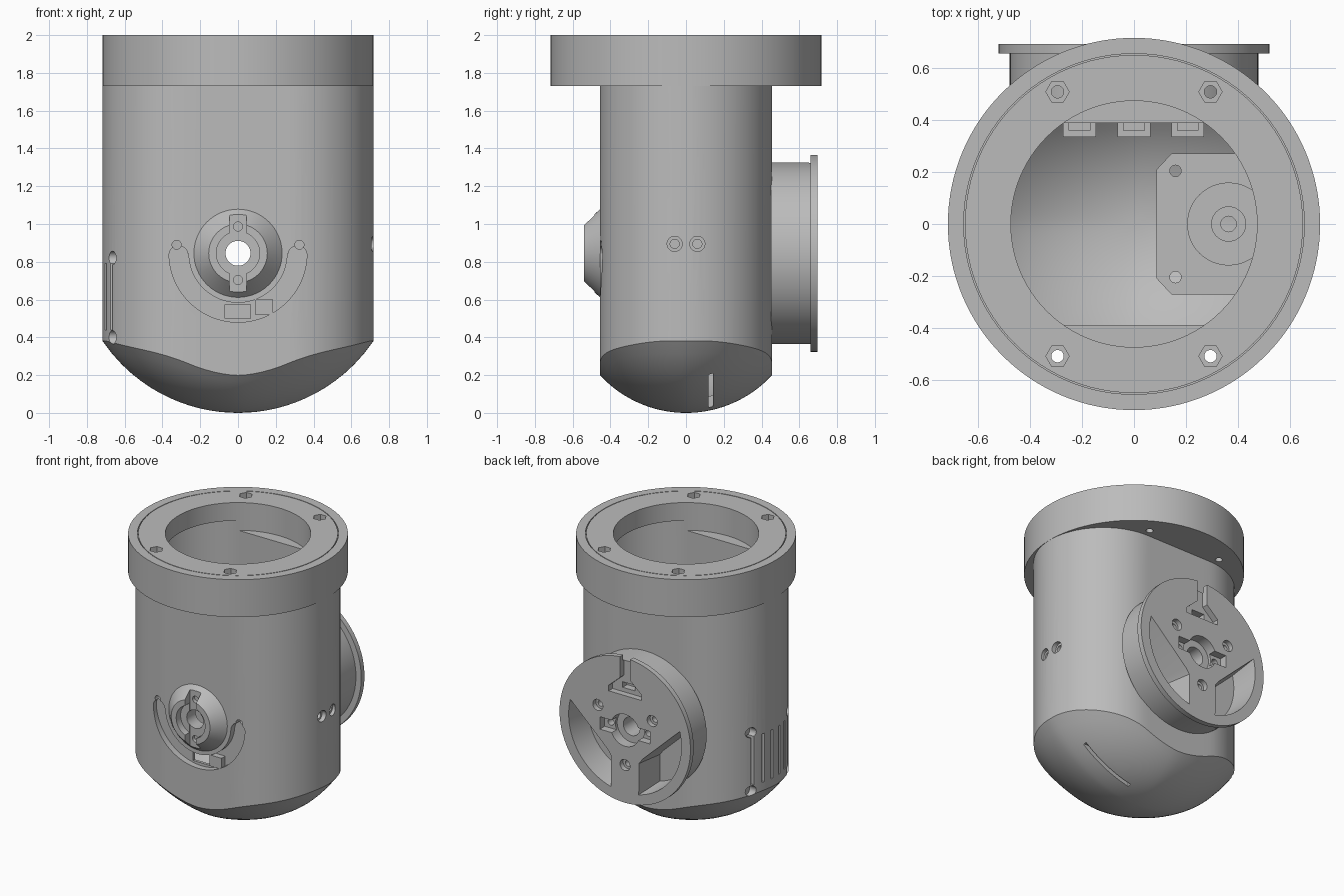
import bpy
import bmesh
from math import sin, cos, pi, sqrt, radians

if "Cube" in bpy.data.objects:
    bpy.data.objects.remove(bpy.data.objects["Cube"])

grey = bpy.data.materials.new("plain_grey")
grey.use_nodes = True
SHADE = (0.5, 0.5, 0.5, 1)
grey.diffuse_color = SHADE
grey.node_tree.nodes["Principled BSDF"].inputs["Base Color"].default_value = SHADE

AXIS_Z = 0.845            # height of the front-to-back pivot axis
HALF, WALL_R = 0.262, 0.455


def to_object(name, bm):
    bmesh.ops.recalc_face_normals(bm, faces=bm.faces[:])
    mesh = bpy.data.meshes.new(name)
    bm.to_mesh(mesh)
    bm.free()
    mesh.materials.append(grey)
    ob = bpy.data.objects.new(name, mesh)
    bpy.context.collection.objects.link(ob)
    return ob


def prism(name, pts, axis, a, b, taper=1.0):
    """Extrude a 2D outline along an axis; the end at b is scaled by taper."""
    place = {"X": lambda u, v, w: (w, u, v),
             "Y": lambda u, v, w: (u, w, v),
             "Z": lambda u, v, w: (u, v, w)}[axis]
    cu = sum(p[0] for p in pts) / len(pts)
    cv = sum(p[1] for p in pts) / len(pts)
    bm = bmesh.new()
    low = [bm.verts.new(place(u, v, a)) for u, v in pts]
    top = [bm.verts.new(place(cu + (u - cu) * taper, cv + (v - cv) * taper, b)) for u, v in pts]
    bm.faces.new(low)
    bm.faces.new(top)
    for i in range(len(pts)):
        j = (i + 1) % len(pts)
        bm.faces.new((low[i], low[j], top[j], top[i]))
    return to_object(name, bm)


def arc(u, v, r, start, end, n):
    return [(u + r * cos(radians(start + (end - start) * i / n)),
             v + r * sin(radians(start + (end - start) * i / n))) for i in range(n + 1)]


def circle(u, v, r, n=32):
    return arc(u, v, r, 0, 360, n)[:-1]


def rect(u0, u1, v0, v1):
    return [(u0, v0), (u1, v0), (u1, v1), (u0, v1)]


def combine(target, tool, how="DIFFERENCE"):
    mod = target.modifiers.new("shape", "BOOLEAN")
    mod.operation, mod.solver, mod.object = how, "EXACT", tool
    bpy.context.view_layer.objects.active = target
    bpy.ops.object.modifier_apply(modifier=mod.name)
    bpy.data.objects.remove(tool)


def cut(target, pts, axis, a, b, taper=1.0):
    combine(target, prism("cutter", pts, axis, a, b, taper))


def dome_height(x, y):
    f = 0.866 - sqrt(0.866 ** 2 - x * x)
    g = 0.62 - sqrt(0.62 ** 2 - y * y)
    return (f ** 0.85 + g ** 0.85) ** (1 / 0.85)


def domed_stadium(name, r, lift, top):
    """Upright stadium-section solid closed below by a shallow dome."""
    right = arc(HALF, 0, r, -90, 90, 40)
    left = arc(-HALF, 0, r, 90, 270, 40)
    flat = [HALF * (1 - i / 6) for i in range(1, 12)]
    outline = right + [(x, r) for x in flat] + left + [(-x, -r) for x in flat]
    bm = bmesh.new()
    rings = [[bm.verts.new((x * s / 14, y * s / 14, lift + dome_height(x * s / 14, y * s / 14)))
              for x, y in outline] for s in range(1, 15)]
    rings.append([bm.verts.new((x, y, top)) for x, y in outline])
    tip = bm.verts.new((0, 0, lift))
    n = len(outline)
    for i in range(n):
        j = (i + 1) % n
        bm.faces.new((tip, rings[0][j], rings[0][i]))
        for lo, hi in zip(rings, rings[1:]):
            bm.faces.new((lo[i], lo[j], hi[j], hi[i]))
    bm.faces.new(rings[-1])
    return to_object(name, bm)


# Housing: stadium body, round flange, hollow inside
housing = domed_stadium("housing", WALL_R, 0, 1.8)
combine(housing, prism("flange", circle(0, 0, 0.718, 128), "Z", 1.73, 2), "UNION")
combine(housing, domed_stadium("cavity", 0.39, 0.06, 1.87))
cut(housing, circle(0, 0, 0.475, 96), "Z", 1.8, 2.1)

# Flange seam and nut pockets
seam = prism("seam", circle(0, 0, 0.657, 96), "Z", 1.99, 2.05)
cut(seam, circle(0, 0, 0.652, 96), "Z", 1.9, 2.1)
combine(housing, seam)
for x in (-0.295, 0.295):
    for y in (-0.51, 0.51):
        cut(housing, circle(x, y, 0.045, 6), "Z", 1.92, 2.1)
        cut(housing, circle(x, y, 0.024, 20), "Z", 1.6, 2.1)

# Side screw holes, vent slots and dome slot
for y in (-0.06, 0.06):
    cut(housing, circle(y, 0.895, 0.04), "X", 0.685, 0.8)
    cut(housing, circle(y, 0.895, 0.024), "X", 0.55, 0.8)
for y in (-0.2, -0.12, -0.04, 0.04, 0.12, 0.2):
    cut(housing, rect(y - 0.011, y + 0.011, 0.44, 0.79), "X", -0.8, -0.5)
for y in (-0.21, 0.21):
    for z in (0.4, 0.82):
        cut(housing, circle(y, z, 0.036), "X", -0.8, -0.63)
cut(housing, rect(0.15, 0.53, 0.12, 0.143), "Z", -0.1, 0.21)

# Front crescent groove, its window and pin holes
crescent = (arc(0, AXIS_Z, 0.365, 180, 360, 48) + arc(0.315, AXIS_Z - 0.01, 0.05, 10, 170, 10)
            + arc(0, AXIS_Z, 0.262, 360, 180, 48) + arc(-0.315, AXIS_Z - 0.01, 0.05, 10, 170, 10))
cut(housing, crescent, "Y", -0.5, -0.41)
cut(housing, rect(-0.07, 0.065, 0.5, 0.575), "Y", -0.5, -0.3)
for x in (-0.325, 0.325):
    cut(housing, circle(x, 0.89, 0.024, 20), "Y", -0.5, -0.36)
prism("groove_stop", rect(0.09, 0.185, 0.52, 0.6), "Y", -0.452, -0.4)

# Front boss
cut(housing, circle(0, AXIS_Z, 0.066, 40), "Y", -0.6, 0.6)
boss = prism("front_boss", circle(0, AXIS_Z, 0.155, 64), "Y", -0.54, -0.45, 0.238 / 0.155)
cut(boss, circle(0, AXIS_Z, 0.115, 48), "Y", -0.6, -0.49)
cut(boss, rect(-0.045, 0.045, 0.64, 1.05), "Y", -0.6, -0.485)
cut(boss, circle(0, AXIS_Z, 0.066, 40), "Y", -0.6, -0.3)
for dz in (-0.142, 0.142):
    cut(boss, circle(0, AXIS_Z + dz, 0.024, 20), "Y", -0.6, -0.46)

# Back drum with rim
drum = prism("back_drum", circle(0, AXIS_Z, 0.48, 96), "Y", 0.45, 0.67)
combine(drum, prism("rim", circle(0, AXIS_Z, 0.522, 96), "Y", 0.658, 0.695), "UNION")
for s in (-1, 1):
    pocket = arc(0, 0, 0.45, 14, -76, 24) + [(0.11, -0.21), (0.14, -0.17)]
    cut(drum, [(s * x, AXIS_Z + z) for x, z in pocket], "Y", 0.7, 0.5, 0.85)
for a in (30, 150, 270):
    x, z = 0.25 * cos(radians(a)), AXIS_Z + 0.25 * sin(radians(a))
    cut(drum, circle(x, z, 0.04), "Y", 0.66, 0.8)
    cut(drum, circle(x, z, 0.022, 20), "Y", 0.5, 0.8)

# Drum hub recess, crossbar slot and top key
cut(drum, circle(0, AXIS_Z, 0.115, 48), "Y", 0.62, 0.8)
cut(drum, rect(-0.2, 0.2, AXIS_Z - 0.045, AXIS_Z + 0.045), "Y", 0.64, 0.8)
cut(drum, circle(0, AXIS_Z, 0.066, 40), "Y", 0.3, 0.8)
for x in (-0.15, 0.15):
    cut(drum, circle(x, AXIS_Z, 0.024, 20), "Y", 0.55, 0.8)
key = [(-0.13, 0.25), (0.13, 0.25), (0.13, 0.29), (0.04, 0.37),
       (0.04, 0.55), (-0.04, 0.55), (-0.04, 0.37), (-0.13, 0.29)]
cut(drum, [(x, AXIS_Z + z) for x, z in key], "Y", 0.65, 0.8)
cut(drum, rect(-0.05, 0.05, AXIS_Z + 0.28, AXIS_Z + 0.32), "Y", 0.6, 0.8)

# Inner shelf with bearing seat
shelf = prism("inner_shelf", [(0.145, -0.272), (0.56, -0.272), (0.56, 0.272), (0.145, 0.272),
                              (0.087, 0.21), (0.087, -0.21)], "Z", 0.86, 0.92)
combine(shelf, prism("seat", circle(0.365, 0, 0.16, 48), "Z", 0.9, 0.97), "UNION")
cut(shelf, circle(0.365, 0, 0.066), "Z", 0.94, 1)
cut(shelf, circle(0.365, 0, 0.03, 20), "Z", 0.8, 1)
for y in (-0.205, 0.205):
    cut(shelf, circle(0.16, y, 0.022, 20), "Z", 0.8, 1)

# Cable clips on the inner back wall
for x in (-0.21, 0, 0.207):
    clip = prism("cable_clip", rect(x - 0.063, x + 0.063, 0.335, 0.4), "Z", 1.3, 1.4)
    cut(clip, rect(x - 0.04, x + 0.04, 0.36, 0.42), "Z", 1.34, 1.5)

# Soft shading on the round walls, crisp edges elsewhere
bpy.ops.object.select_all(action="DESELECT")
for ob in (o for o in bpy.context.scene.objects if o.type == "MESH"):
    ob.select_set(True)
    bpy.context.view_layer.objects.active = ob
bpy.ops.object.shade_smooth_by_angle(angle=radians(28))
